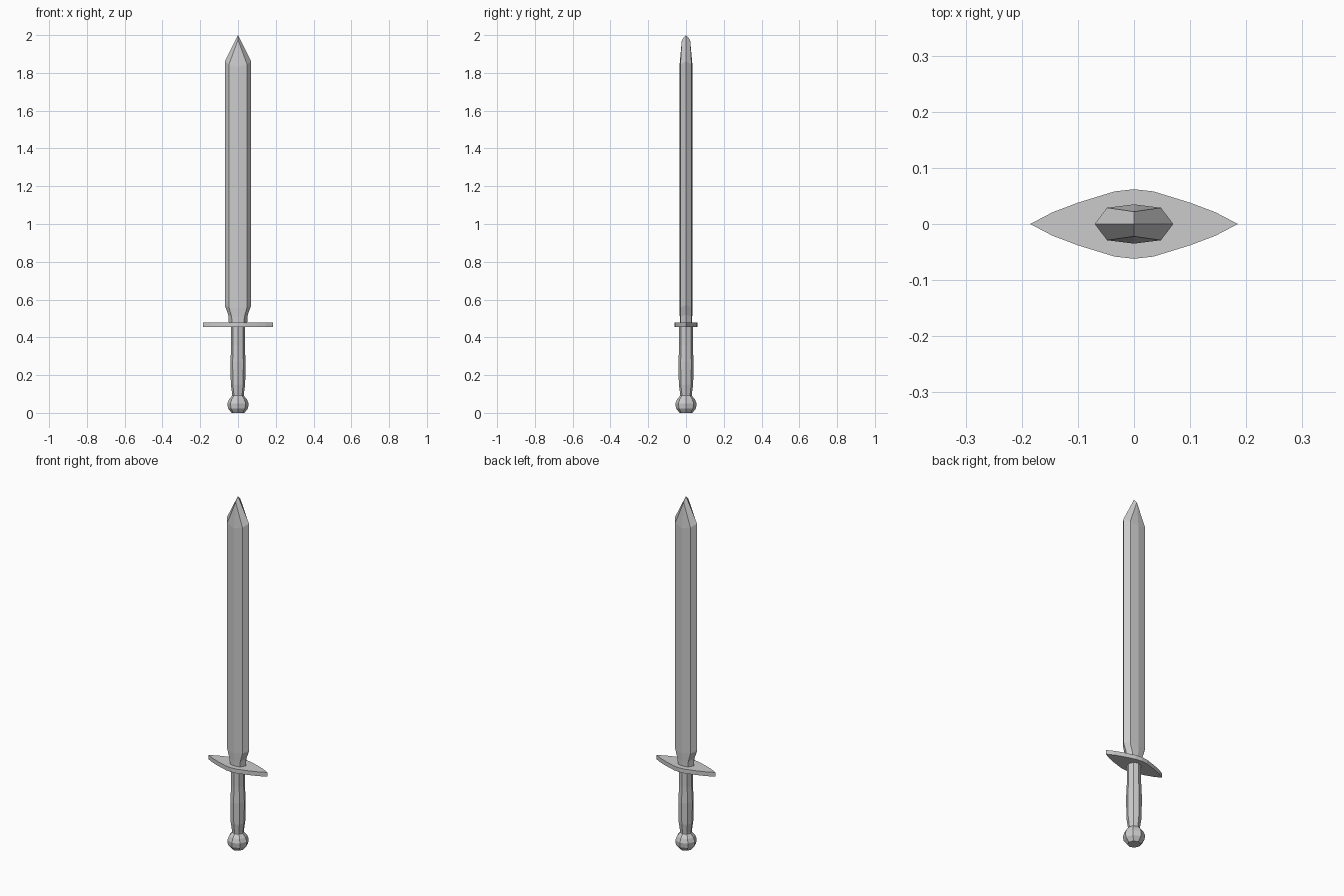
import bpy, bmesh, math

if "Cube" in bpy.data.objects:
    bpy.data.objects.remove(bpy.data.objects["Cube"])


def make_object(name, bm):
    bmesh.ops.recalc_face_normals(bm, faces=bm.faces)
    mesh = bpy.data.meshes.new(name)
    bm.to_mesh(mesh)
    bm.free()
    obj = bpy.data.objects.new(name, mesh)
    bpy.context.collection.objects.link(obj)
    return obj


def bridge(bm, a, b):
    n = len(a)
    for i in range(n):
        j = (i + 1) % n
        bm.faces.new((a[i], a[j], b[j], b[i]))


def loft(name, rings):
    """Skin equal-length rings of points and cap both ends."""
    bm = bmesh.new()
    loops = [[bm.verts.new(p) for p in ring] for ring in rings]
    for a, b in zip(loops, loops[1:]):
        bridge(bm, a, b)
    bm.faces.new(loops[0])
    bm.faces.new(loops[-1])
    return make_object(name, bm)


def octagon(r, z):
    return [(r * math.cos(i * math.pi / 4), r * math.sin(i * math.pi / 4), z)
            for i in range(8)]


def blade_ring(edge, ridge, ridge_y, mid_y, z_edge, z_ridge, z_mid):
    e, r, m = (edge, 0, z_edge), (ridge, ridge_y, z_ridge), (0, mid_y, z_mid)
    flip = lambda p, sx, sy: (p[0] * sx, p[1] * sy, p[2])
    return [e, r, m, flip(r, -1, 1), flip(e, -1, 1),
            flip(r, -1, -1), flip(m, 1, -1), flip(r, 1, -1)]


# Blade: eight-sided section, narrow at the guard, bevelled to a point
bm = bmesh.new()
sections = [
    blade_ring(0.048, 0.030, 0.028, 0.033, 0.47, 0.47, 0.47),
    blade_ring(0.052, 0.034, 0.028, 0.033, 0.52, 0.51, 0.51),
    blade_ring(0.070, 0.048, 0.028, 0.035, 0.57, 0.56, 0.55),
    blade_ring(0.070, 0.048, 0.029, 0.035, 1.86, 1.845, 1.83),
]
loops = [[bm.verts.new(p) for p in s] for s in sections]
for a, b in zip(loops, loops[1:]):
    bridge(bm, a, b)
bm.faces.new(loops[0])
tip = bm.verts.new((0, 0, 2.0))
er, fr, f, fl, el, bl, b, br = loops[-1]
for sy, left, mid, right in ((1, fl, f, fr), (-1, bl, b, br)):
    peak = bm.verts.new((0, 0.022 * sy, 1.975))
    for ridge, edge in ((right, er), (left, el)):
        bm.faces.new((mid, ridge, peak))
        bm.faces.new((ridge, edge, tip, peak))
make_object("blade", bm)

# Crossguard: thin leaf-shaped plate
quarter = [(0.185, 0), (0.145, 0.021), (0.10, 0.038), (0.035, 0.058), (0, 0.062)]
half = quarter + [(-x, y) for x, y in quarter[-2::-1]]
outline = half + [(x, -y) for x, y in half[-2:0:-1]]
loft("crossguard", [[(x, y, z) for x, y in outline] for z in (0.455, 0.479)])

# Grip: octagonal with a slight swell
loft("grip", [octagon(r, z) for r, z in
              ((0.030, 0.085), (0.031, 0.10), (0.038, 0.15), (0.040, 0.27),
               (0.036, 0.36), (0.036, 0.46))])

# Pommel: faceted ball
loft("pommel", [octagon(r, z) for r, z in
                ((0.034, 0.0), (0.053, 0.024), (0.056, 0.050),
                 (0.047, 0.072), (0.029, 0.093))])
